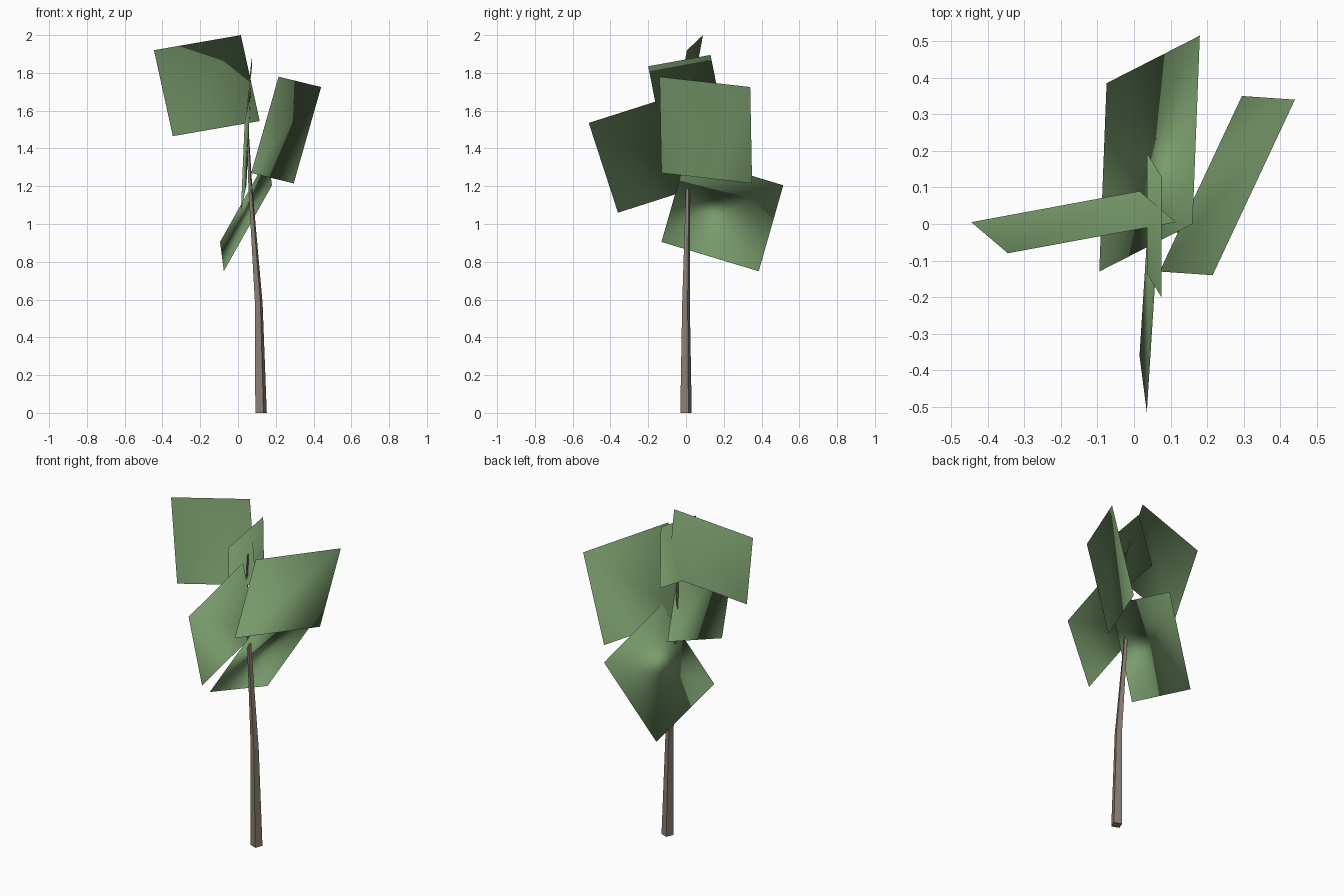
import bpy, bmesh, math
from mathutils import Vector

old = bpy.data.objects.get("Cube")
if old:
    bpy.data.objects.remove(old, do_unlink=True)


def material(name, rgb):
    m = bpy.data.materials.new(name)
    m.use_nodes = True
    m.diffuse_color = (*rgb, 1)
    m.node_tree.nodes["Principled BSDF"].inputs["Base Color"].default_value = (*rgb, 1)
    return m


LEAF = material("leaf green", (0.19, 0.33, 0.15))
BARK = material("grey bark", (0.26, 0.215, 0.18))
CANOPY_CENTRE = Vector((0.07, 0.03, 1.02))


def add_object(name, mesh, mat):
    mesh.materials.append(mat)
    ob = bpy.data.objects.new(name, mesh)
    bpy.context.collection.objects.link(ob)
    return ob


def leaf_card(name, a, b, c):
    """Flat square card from three corners, shaded outward from the canopy."""
    a, b, c = Vector(a), Vector(b), Vector(c)
    corners = [a, b, c, a + c - b]
    mesh = bpy.data.meshes.new(name)
    mesh.from_pydata(corners, [], [(0, 1, 2, 3)])
    mesh.shade_smooth()
    mesh.normals_split_custom_set_from_vertices(
        [(p - CANOPY_CENTRE).normalized() for p in corners])
    return add_object(name, mesh, LEAF)


# Foliage cards
leaf_card("top_leaf", (0.015, 0.09, 2.0), (-0.445, 0.005, 1.92), (-0.345, -0.08, 1.465))
leaf_card("left_leaf", (0.44, 0.34, 1.725), (0.215, -0.14, 1.78), (0.07, -0.13, 1.27))
leaf_card("low_leaf", (-0.095, -0.13, 0.905), (-0.075, 0.385, 0.75), (0.18, 0.515, 1.205))
leaf_card("front_leaf", (0.035, -0.515, 1.535), (0.015, -0.36, 1.06), (0.045, 0.11, 1.21))
leaf_card("middle_leaf", (0.075, 0.13, 1.895), (0.075, -0.2, 1.835), (0.035, -0.135, 1.505))

# Bent, tapering four-sided trunk: centre and radius at each level
levels = [((0.122, 0, 0), 0.033), ((0.11, 0, 0.58), 0.022),
          ((0.065, 0.01, 1.2), 0.011), ((0.05, 0.01, 1.5), 0.007),
          ((0.065, 0, 1.72), 0.003)]
bm = bmesh.new()
rings = []
for centre, radius in levels:
    ring = []
    for k in range(4):
        t = math.radians(23 + 90 * k)
        ring.append(bm.verts.new(Vector(centre) + radius * Vector((math.cos(t), math.sin(t), 0))))
    rings.append(ring)
for low, high in zip(rings, rings[1:]):
    for k in range(4):
        n = (k + 1) % 4
        bm.faces.new((low[k], low[n], high[n], high[k]))
bm.faces.new(rings[0][::-1])
bm.faces.new(rings[-1])
trunk_mesh = bpy.data.meshes.new("trunk")
bm.to_mesh(trunk_mesh)
bm.free()
add_object("trunk", trunk_mesh, BARK)
